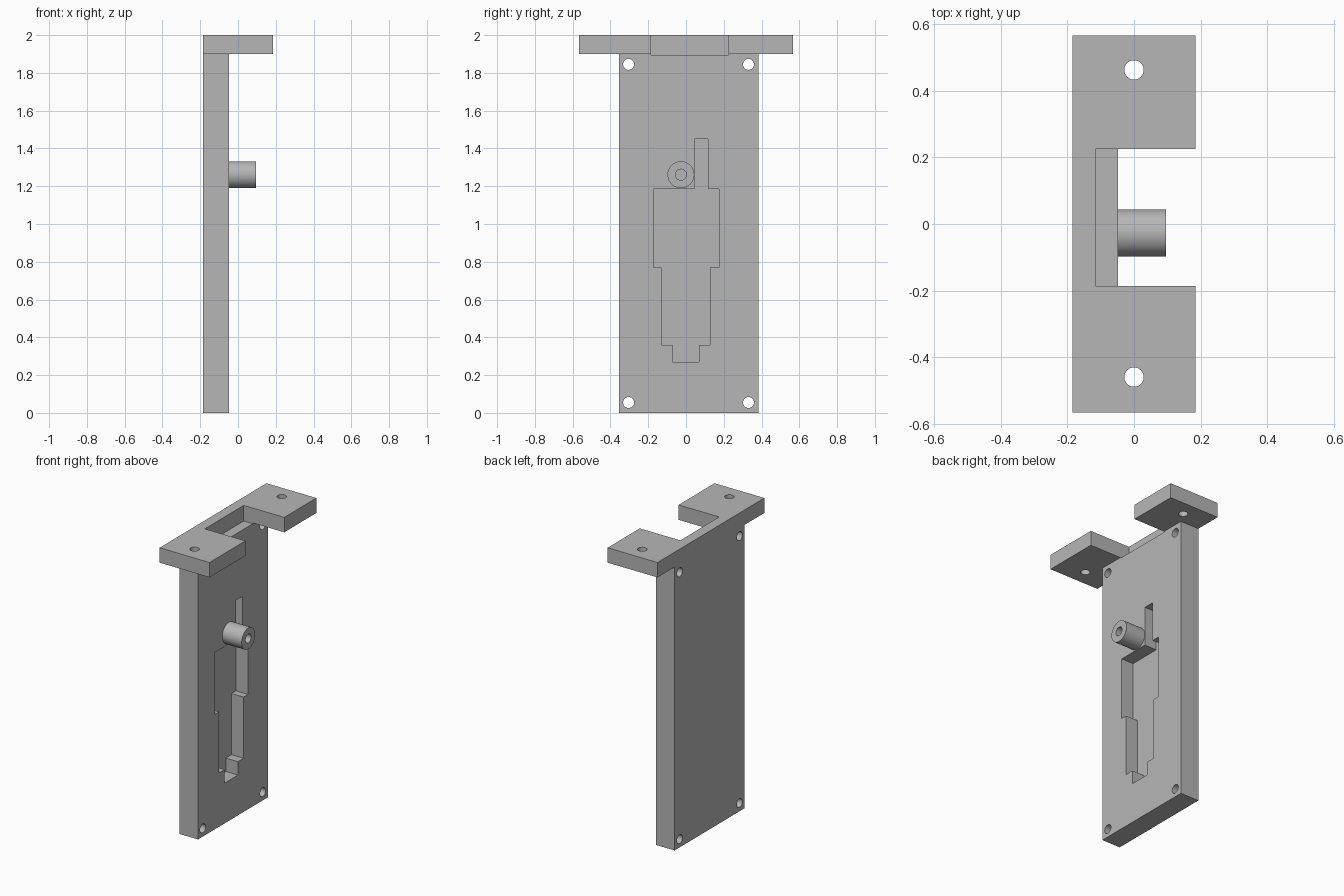
import bpy
import bmesh
from mathutils import Matrix, Vector

cube = bpy.data.objects.get("Cube")
if cube:
    bpy.data.objects.remove(cube, do_unlink=True)

grey = bpy.data.materials.new("plain_grey")
grey.use_nodes = True
COLOUR = (0.47, 0.47, 0.47, 1)
grey.diffuse_color = COLOUR
grey.node_tree.nodes["Principled BSDF"].inputs["Base Color"].default_value = COLOUR


def make_object(name, bm):
    bmesh.ops.recalc_face_normals(bm, faces=bm.faces)
    mesh = bpy.data.meshes.new(name)
    bm.to_mesh(mesh)
    bm.free()
    mesh.materials.append(grey)
    obj = bpy.data.objects.new(name, mesh)
    bpy.context.collection.objects.link(obj)
    return obj


def box(name, low, high):
    low, high = Vector(low), Vector(high)
    bm = bmesh.new()
    bmesh.ops.create_cube(bm, size=1)
    bmesh.ops.scale(bm, vec=high - low, verts=bm.verts)
    bmesh.ops.translate(bm, vec=(low + high) / 2, verts=bm.verts)
    return make_object(name, bm)


def rod(name, start, end, radius):
    start, end = Vector(start), Vector(end)
    axis = end - start
    turn = axis.to_track_quat('Z', 'Y').to_matrix().to_4x4()
    bm = bmesh.new()
    bmesh.ops.create_cone(bm, cap_ends=True, segments=48, radius1=radius,
                          radius2=radius, depth=axis.length,
                          matrix=Matrix.Translation((start + end) / 2) @ turn)
    return make_object(name, bm)


def prism_x(name, outline, x0, x1):
    """Extrude a (y, z) outline along x."""
    bm = bmesh.new()
    face = bm.faces.new([bm.verts.new((x0, y, z)) for y, z in outline])
    moved = bmesh.ops.extrude_face_region(bm, geom=[face])["geom"]
    bmesh.ops.translate(bm, vec=(x1 - x0, 0, 0),
                        verts=[v for v in moved if isinstance(v, bmesh.types.BMVert)])
    return make_object(name, bm)


def combine(target, tool, operation):
    mod = target.modifiers.new(operation.lower(), 'BOOLEAN')
    mod.operation, mod.solver, mod.object = operation, 'EXACT', tool
    bpy.context.view_layer.objects.active = target
    bpy.ops.object.modifier_apply(modifier=mod.name)
    bpy.data.objects.remove(tool, do_unlink=True)


BACK, FACE, FRONT = -0.185, -0.048, 0.185

# Upright plate joined to the top flange
bracket = box("bracket", (BACK, -0.355, 0), (FACE, 0.385, 1.9))
combine(bracket, box("flange", (BACK, -0.566, 1.9), (FRONT, 0.566, 2)), 'UNION')

# Notch in the flange, cutting slightly into the plate top
combine(bracket, box("notch", (-0.116, -0.186, 1.895), (0.4, 0.226, 2.1)), 'DIFFERENCE')

# Stepped pocket with a narrow slot above it
outline = [(-0.072, 0.27), (0.068, 0.27), (0.068, 0.36), (0.128, 0.36),
           (0.128, 0.77), (0.175, 0.77), (0.175, 1.186), (0.117, 1.186),
           (0.117, 1.45), (0.045, 1.45), (0.045, 1.186), (-0.173, 1.186),
           (-0.173, 0.77), (-0.131, 0.77), (-0.131, 0.36), (-0.072, 0.36)]
combine(bracket, prism_x("pocket", outline, FACE - 0.09, 0.1), 'DIFFERENCE')

# Corner screw holes through the plate
for y in (-0.304, 0.331):
    for z in (0.055, 1.845):
        combine(bracket, rod("hole", (-0.3, y, z), (0.1, y, z), 0.029), 'DIFFERENCE')

# Mounting holes through the flange
for y in (-0.46, 0.463):
    combine(bracket, rod("hole", (0, y, 1.8), (0, y, 2.1), 0.029), 'DIFFERENCE')

# Round boss with a blind bore
Y, Z = -0.027, 1.261
boss = rod("boss", (FACE - 0.01, Y, Z), (0.096, Y, Z), 0.071)
combine(boss, rod("bore", (FACE, Y, Z), (0.2, Y, Z), 0.029), 'DIFFERENCE')

# Smooth the round walls, keep the edges sharp
bpy.ops.object.select_all(action='DESELECT')
for obj in (bracket, boss):
    obj.select_set(True)
bpy.context.view_layer.objects.active = bracket
bpy.ops.object.shade_smooth_by_angle()
